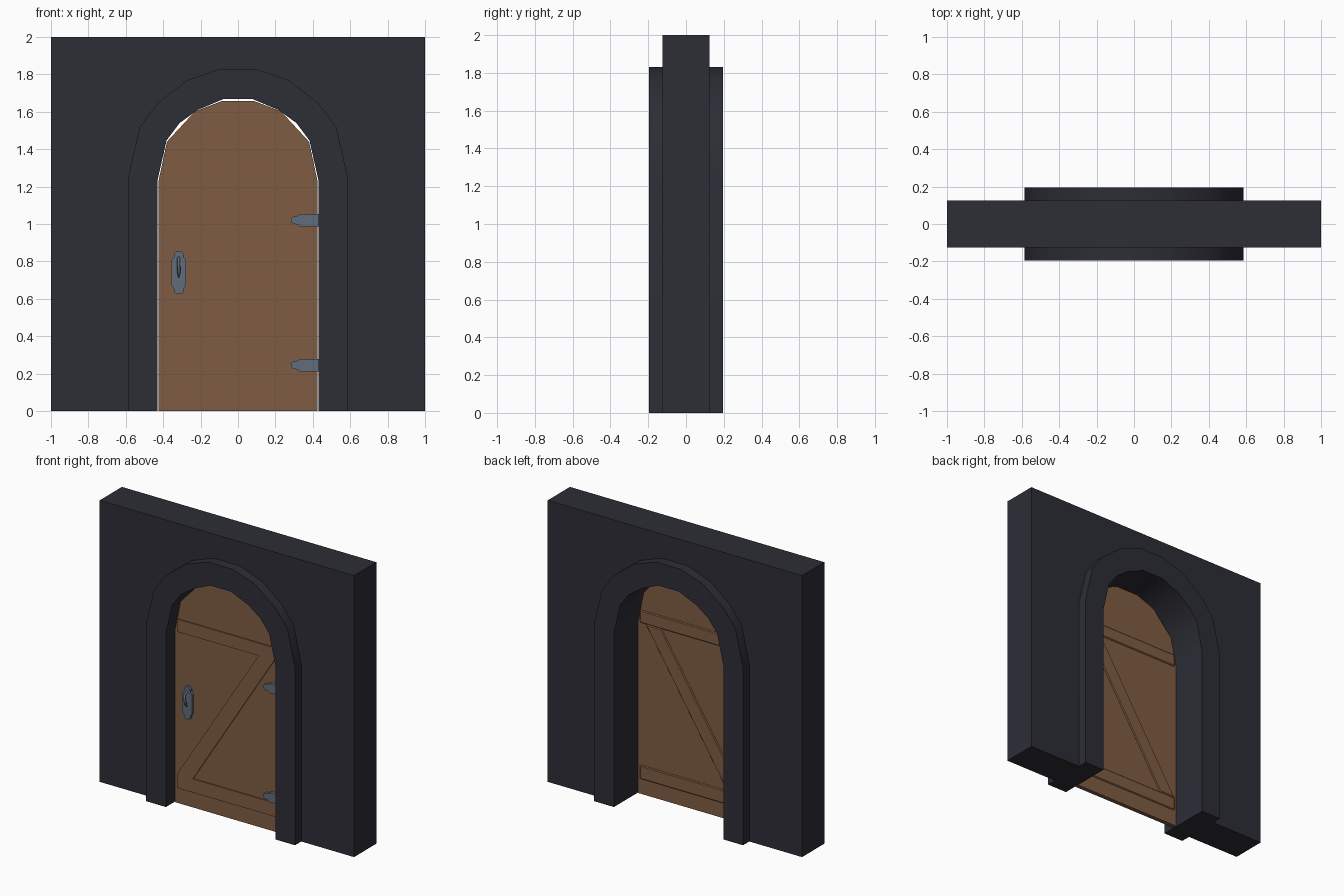
import bpy, bmesh, math

if "Cube" in bpy.data.objects:
    bpy.data.objects.remove(bpy.data.objects["Cube"])


def material(name, rgb):
    m = bpy.data.materials.new(name)
    m.diffuse_color = (*rgb, 1)
    m.use_nodes = True
    m.node_tree.nodes["Principled BSDF"].inputs["Base Color"].default_value = m.diffuse_color
    return m


STONE = material("dark_stone", (0.026, 0.026, 0.037))
WOOD = material("brown_wood", (0.216, 0.107, 0.054))
METAL = material("blue_grey_metal", (0.12, 0.15, 0.2))


def slab(name, outline, y0, y1, mat, smooth=False, bevel=0):
    """Extrude an x-z outline from y0 to y1."""
    bm = bmesh.new()
    face = bm.faces.new([bm.verts.new((x, y0, z)) for x, z in outline])
    ext = bmesh.ops.extrude_face_region(bm, geom=[face])["geom"]
    bmesh.ops.translate(bm, vec=(0, y1 - y0, 0),
                        verts=[v for v in ext if isinstance(v, bmesh.types.BMVert)])
    # extrude_face_region keeps the start face, so the slab is closed
    if not any(all(abs(v.co.y - y0) < 1e-6 for v in f.verts) for f in bm.faces):
        bm.faces.new([v for v in bm.verts if abs(v.co.y - y0) < 1e-6])
    bmesh.ops.recalc_face_normals(bm, faces=bm.faces[:])
    me = bpy.data.meshes.new(name)
    bm.to_mesh(me)
    bm.free()
    me.materials.append(mat)
    ob = bpy.data.objects.new(name, me)
    bpy.context.collection.objects.link(ob)
    if bevel:
        b = ob.modifiers.new("edge", "BEVEL")
        b.width, b.segments = bevel, 1
    if smooth:
        bpy.ops.object.select_all(action="DESELECT")
        ob.select_set(True)
        bpy.context.view_layer.objects.active = ob
        bpy.ops.object.shade_smooth_by_angle(angle=math.radians(40))
    return ob


def arch(half):
    """Mirror the right half of an arch, listed from foot to crown."""
    return half + [(-x, z) for x, z in reversed(half)]


def rect(x0, x1, z0, z1):
    return [(x0, z0), (x1, z0), (x1, z1), (x0, z1)]


outer = arch([(0.585, 0), (0.585, 1.26), (0.525, 1.52), (0.433, 1.643), (0.273, 1.768), (0.095, 1.83)])
inner = arch([(0.43, 0), (0.43, 1.235), (0.382, 1.447), (0.312, 1.54), (0.215, 1.61), (0.08, 1.667)])
leaf = arch([(0.425, 0), (0.425, 1.23), (0.38, 1.44), (0.23, 1.602), (0.085, 1.658)])

# Wall with an arched opening, and the surround standing proud on both sides
slab("wall", [(-1, 0), (-1, 2), (1, 2), (1, 0)] + outer, -0.125, 0.125, STONE)
slab("arch_surround", outer + inner[::-1], -0.195, 0.195, STONE, smooth=True)

# Door leaf
slab("door_leaf", leaf, -0.1, -0.07, WOOD)

# Ledges and diagonal brace on both faces
boards = {
    "lower_ledge": rect(-0.405, 0.405, 0.11, 0.207),
    "upper_ledge": rect(-0.405, 0.405, 1.22, 1.31),
    "brace": [(-0.405, 0.207), (-0.28, 0.207), (0.36, 1.22), (0.237, 1.22)],
}
for name, outline in boards.items():
    slab("front_" + name, outline, -0.108, -0.099, WOOD)
    slab("back_" + name, outline, -0.071, -0.058, WOOD, bevel=0.006)

# Strap hinges
for name, z in (("lower_hinge", 0.245), ("upper_hinge", 1.02)):
    half = [(0.43, 0.034), (0.335, 0.034), (0.315, 0.022), (0.295, 0.02), (0.284, 0.01)]
    slab(name, [(x, z + h) for x, h in half] + [(x, z - h) for x, h in reversed(half)],
         -0.122, -0.098, METAL)

# Lock plate: symmetric stepped outline
cx, cz = -0.317, 0.74
side = [(0.012, -0.115), (0.025, -0.105), (0.025, -0.088), (0.039, -0.065),
        (0.039, 0.065), (0.025, 0.085), (0.025, 0.102), (0.012, 0.115)]
slab("lock_plate", [(cx + x, cz + z) for x, z in side] + [(cx - x, cz + z) for x, z in reversed(side)],
     -0.12, -0.098, METAL)

# Bowed pull handle on the plate
cu = bpy.data.curves.new("pull_handle", "CURVE")
cu.dimensions = "3D"
cu.bevel_depth, cu.bevel_resolution = 0.008, 1
path = [(-0.118, 0.82, 1), (-0.145, 0.81, 1), (-0.15, 0.78, 1), (-0.138, 0.745, 1.2), (-0.12, 0.715, 0.4)]
sp = cu.splines.new("POLY")
sp.points.add(len(path) - 1)
for p, (y, z, r) in zip(sp.points, path):
    p.co, p.radius = (cx, y, z, 1), r
cu.use_fill_caps = True
cu.materials.append(METAL)
bpy.context.collection.objects.link(bpy.data.objects.new("pull_handle", cu))
